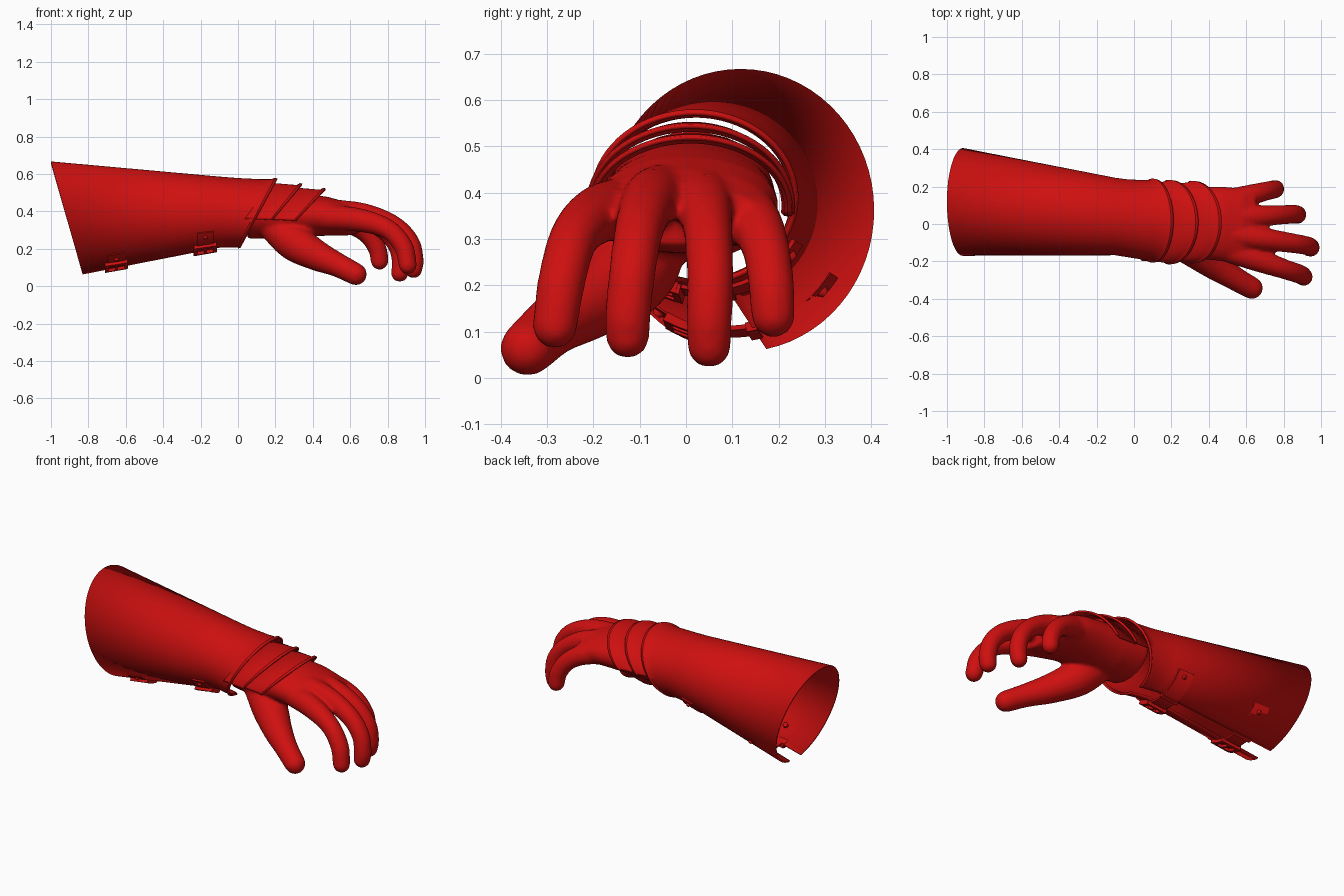
import bpy, bmesh, math
from mathutils import Vector

if "Cube" in bpy.data.objects:
    bpy.data.objects.remove(bpy.data.objects["Cube"])

red = bpy.data.materials.new("deep_red")
red.diffuse_color = (0.62, 0.005, 0.005, 1)
red.use_nodes = True
red.node_tree.nodes["Principled BSDF"].inputs["Base Color"].default_value = red.diffuse_color


def finish(name, bm, angle=40):
    bmesh.ops.recalc_face_normals(bm, faces=bm.faces)
    me = bpy.data.meshes.new(name)
    bm.to_mesh(me)
    bm.free()
    me.materials.append(red)
    ob = bpy.data.objects.new(name, me)
    bpy.context.collection.objects.link(ob)
    bpy.ops.object.select_all(action='DESELECT')
    ob.select_set(True)
    bpy.context.view_layer.objects.active = ob
    bpy.ops.object.shade_smooth_by_angle(angle=math.radians(angle))
    return ob


def bridge(bm, rings, closed, cap=False):
    vs = [[bm.verts.new(p) for p in r] for r in rings]
    n = len(vs[0])
    for a, b in zip(vs, vs[1:]):
        for i in range(n if closed else n - 1):
            j = (i + 1) % n
            bm.faces.new((a[i], a[j], b[j], b[i]))
    if cap:
        bm.faces.new(vs[0][::-1])
        bm.faces.new(vs[-1])


def hoop(s, a, out=0.0):
    """Point on a tilted ellipse; angle a runs from the top towards +y."""
    cx, tilt, cy, cz, ry, rz = s
    return Vector((cx + tilt * math.cos(a), cy + (ry + out) * math.sin(a),
                   cz + (rz + out) * math.cos(a)))


def shell(name, sections, a0, a1, n, thick):
    bm = bmesh.new()
    angs = [math.radians(a0 + (a1 - a0) * i / n) for i in range(n + 1)]
    bridge(bm, [[hoop(s, a) for a in angs] for s in sections], False)
    ob = finish(name, bm)
    mod = ob.modifiers.new("thickness", 'SOLIDIFY')
    mod.thickness = thick
    mod.offset = 0
    return ob


# Forearm guard, an open tube with a slit underneath
WIDE = (-0.915, -0.085, 0.118, 0.362, 0.283, 0.300)
NARROW = (-0.10, 0.0, 0.04, 0.394, 0.202, 0.187)
guard = [WIDE, NARROW,
         (-0.03, 0.03, 0.030, 0.391, 0.203, 0.182),
         (0.05, 0.07, 0.022, 0.388, 0.208, 0.179),
         (0.09, 0.09, 0.019, 0.388, 0.212, 0.179),
         (0.10, 0.098, 0.018, 0.389, 0.220, 0.186),
         (0.11, 0.10, 0.018, 0.389, 0.217, 0.182)]
shell("forearm_guard", guard, -169, 169, 64, 0.010)

# Overlapping wrist plates with a raised front lip
for i, (cx, top, cz, ry) in enumerate([(0.20, 0.540, 0.372, 0.212), (0.325, 0.515, 0.366, 0.207)]):
    rz = top - cz
    secs = [(cx - 0.15, 0.12, 0.012, cz + 0.006, ry - 0.008, rz + 0.002),
            (cx - 0.025, 0.14, 0.010, cz, ry, rz - 0.004),
            (cx - 0.012, 0.143, 0.010, cz, ry + 0.009, rz + 0.006),
            (cx, 0.143, 0.010, cz, ry + 0.007, rz + 0.003)]
    shell("wrist_plate_%d" % (i + 1), secs, -96, 96, 40, 0.010)


# Smooth path through control points (x, y, z, radius)
def spline(pts, steps=6):
    p = [Vector(q) for q in pts]
    p = [2 * p[0] - p[1]] + p + [2 * p[-1] - p[-2]]
    out = []
    for i in range(1, len(p) - 2):
        a, b, c, d = p[i - 1:i + 3]
        for k in range(steps):
            t = k / steps
            out.append(0.5 * (2 * b + (c - a) * t + (2 * a - 5 * b + 4 * c - d) * t * t
                              + (3 * b - a - 3 * c + d) * t ** 3))
    return out + [p[-2]]


def digit(bm, pts):
    path = spline(pts)
    last, prev = path[-1], path[-2]
    d = (last.xyz - prev.xyz).normalized()
    r = last.w
    for k in range(1, 6):                      # rounded tip
        t = k / 5.3 * math.pi / 2
        q = last.xyz + d * r * math.sin(t)
        path.append(Vector((*q, r * math.cos(t))))
    rings = []
    for i, q in enumerate(path):
        t = (path[min(i + 1, len(path) - 1)].xyz - path[max(i - 1, 0)].xyz).normalized()
        u = t.cross(Vector((0, 1, 0))).normalized()
        v = t.cross(u)
        rings.append([q.xyz + q.w * (u * math.cos(a) + v * math.sin(a))
                      for a in [math.tau * k / 16 for k in range(16)]])
    bridge(bm, rings, True, True)


# Gloved hand: palm, four fingers and thumb fused into one skin
hand = bmesh.new()
palm = [(0.05, 0.012, 0.395, 0.180, 0.140), (0.20, 0.008, 0.380, 0.186, 0.128),
        (0.35, 0.005, 0.380, 0.192, 0.115), (0.48, 0.000, 0.374, 0.200, 0.104),
        (0.58, -0.01, 0.360, 0.200, 0.090), (0.65, -0.02, 0.350, 0.180, 0.066)]
bridge(hand, [[hoop((x, 0, cy, cz, ry, rz), math.tau * k / 40) for k in range(40)]
              for x, cy, cz, ry, rz in palm], True, True)
digits = [
    # index
    [(.42, -.11, .37, .07), (.64, -.185, .355, .064), (.80, -.24, .305, .054),
     (.885, -.268, .21, .052), (.908, -.283, .112, .049)],
    # middle
    [(.42, -.04, .40, .07), (.66, -.075, .385, .062), (.83, -.10, .325, .054),
     (.92, -.115, .235, .051), (.943, -.125, .14, .050), (.938, -.126, .09, .048)],
    # ring
    [(.42, .04, .40, .07), (.63, .04, .375, .062), (.77, .048, .31, .053),
     (.85, .052, .22, .051), (.872, .050, .13, .050), (.865, .050, .07, .048)],
    # little
    [(.42, .10, .38, .07), (.59, .145, .34, .060), (.69, .172, .28, .052),
     (.745, .184, .20, .050), (.757, .188, .135, .048)],
    # thumb
    [(.18, -.07, .325, .08), (.30, -.12, .235, .100), (.42, -.21, .165, .083),
     (.53, -.285, .115, .066), (.630, -.342, .064, .060)]]
for pts in digits:
    digit(hand, pts)
glove = finish("glove_hand", hand, 180)
mod = glove.modifiers.new("fuse", 'REMESH')
mod.mode = 'VOXEL'
mod.voxel_size = 0.010
mod.use_smooth_shade = True
mod = glove.modifiers.new("soften", 'SMOOTH')
mod.factor = 0.5
mod.iterations = 10


# Straps across the slit, following the guard's surface
def on_guard(x, deg, out):
    a = math.radians(deg)
    t = (x - WIDE[0]) / (NARROW[0] - WIDE[0])
    s = [w + (n - w) * t for w, n in zip(WIDE, NARROW)]
    s[0], s[1] = x, 0
    return hoop(s, a, out)


def curved_plate(bm, x0, x1, a0, a1, low, high, n=14):
    rings = []
    for i in range(n + 1):
        a = a0 + (a1 - a0) * i / n
        rings.append([on_guard(x, a, h) for x, h in
                      ((x0, low), (x1, low), (x1, high), (x0, high))])
    bridge(bm, rings, True, True)


def stud(bm, x, deg, low, high, r=0.014):
    c, top = on_guard(x, deg, low), on_guard(x, deg, high)
    d = (top - c).normalized()
    u = d.cross(Vector((1, 0, 0))).normalized()
    v = d.cross(u)
    bridge(bm, [[p + s * r * (u * math.cos(a) + v * math.sin(a))
                 for a in [math.tau * k / 12 for k in range(12)]]
                for p, s in ((c, 1), (c.lerp(top, 0.7), 1), (top, 0.6))], True, True)


for name, x, reach, back in (("lower_strap", -0.65, 43, 57), ("upper_strap", -0.175, 60, 62)):
    bm = bmesh.new()
    curved_plate(bm, x - 0.045, x + 0.045, 180 - back, 180 + reach, 0.004, 0.014, 24)
    for deg in (180 + reach - 9, 180 - back + 9):
        stud(bm, x, deg, -0.012, 0.024)
    finish(name, bm, 30)
    # Buckle frame with a centre bar and a keeper loop
    bm = bmesh.new()
    mid = 180 + reach * 0.42
    for s in (-1, 1):
        curved_plate(bm, x + s * 0.052 - 0.010, x + s * 0.052 + 0.010, mid - 9, mid + 9, 0.004, 0.030, 6)
        curved_plate(bm, x - 0.06, x + 0.06, mid + s * 9 - 2, mid + s * 9 + 2, 0.008, 0.030, 2)
    curved_plate(bm, x - 0.006, x + 0.006, mid - 9, mid + 9, 0.010, 0.030, 4)
    curved_plate(bm, x - 0.053, x + 0.053, 166, 171, 0.002, 0.022, 3)
    finish(name + "_buckle", bm, 30)
